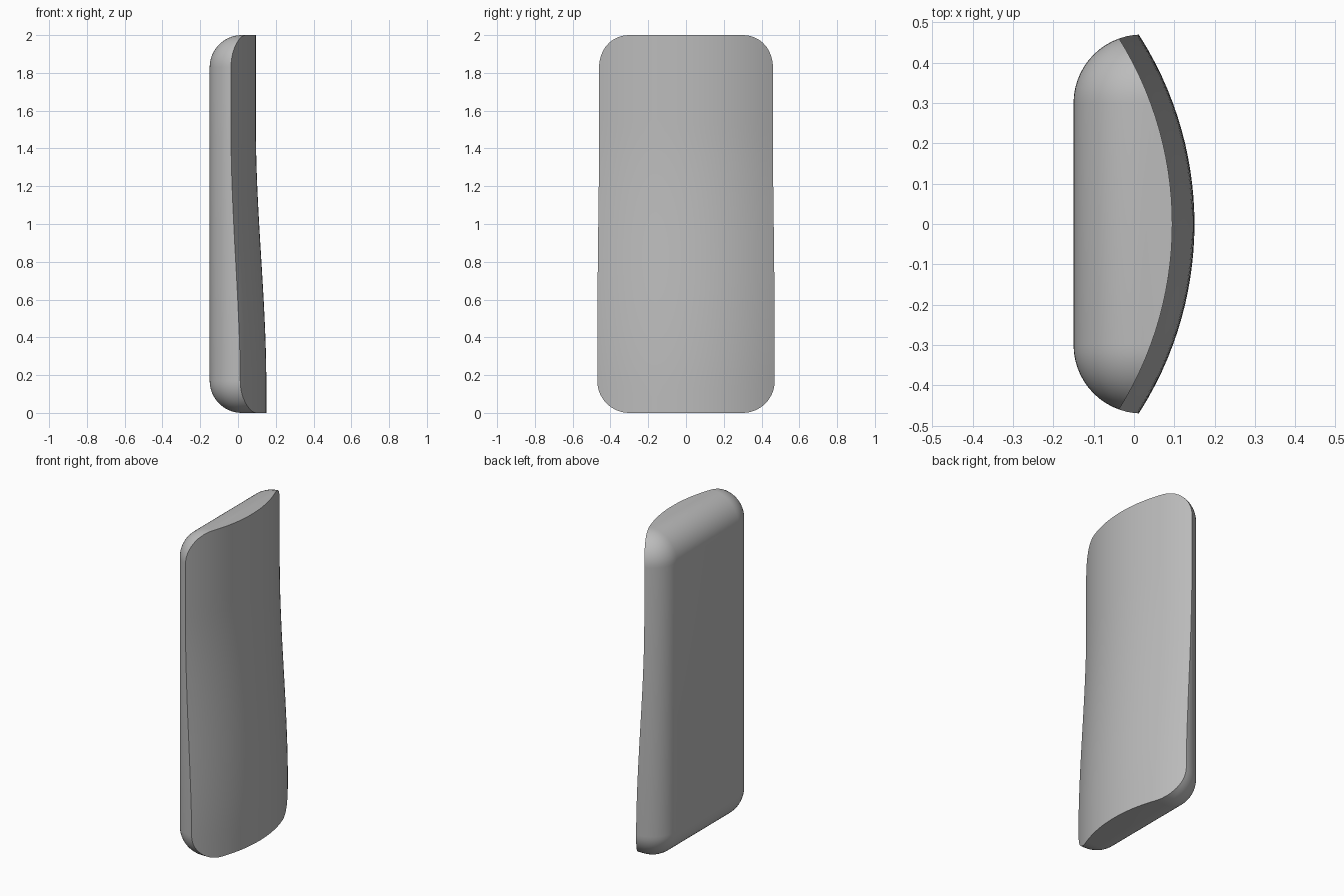
import bpy, bmesh, math

if "Cube" in bpy.data.objects:
    bpy.data.objects.remove(bpy.data.objects["Cube"], do_unlink=True)

HALF_W, HEIGHT, BACK, RADIUS = 0.47, 2.0, -0.15, 0.17
FAR = 0.5          # where the blank ends before trimming
CURVE = 0.868      # radius of the bowed front


def front_x(y, z):
    """Depth of the bowed front, swelling towards the foot."""
    t = min(max((1.5 - z) / 1.35, 0), 1)
    swell = t * t * (3 - 2 * t)
    return 0.095 + 0.055 * swell - CURVE + math.sqrt(CURVE ** 2 - y * y)


def make_object(name, bm):
    mesh = bpy.data.meshes.new(name)
    bmesh.ops.recalc_face_normals(bm, faces=bm.faces)
    bm.to_mesh(mesh)
    bm.free()
    obj = bpy.data.objects.new(name, mesh)
    bpy.context.collection.objects.link(obj)
    return obj


# Rounded blank: every edge is bevelled except those around the front
bm = bmesh.new()
bmesh.ops.create_cube(bm, size=1)
for v in bm.verts:
    v.co = (BACK if v.co.x < 0 else FAR, v.co.y * 2 * HALF_W, (v.co.z + 0.5) * HEIGHT)
edges = [e for e in bm.edges if min(v.co.x for v in e.verts) < 0]
bmesh.ops.bevel(bm, geom=edges, offset=RADIUS, offset_type='OFFSET',
                segments=14, profile=0.5, affect='EDGES')
body = make_object("rounded_panel", bm)

# Cutter: a bowed sheet extruded forward
bm = bmesh.new()
bmesh.ops.create_grid(bm, x_segments=36, y_segments=36, size=1)
for v in bm.verts:
    y, z = v.co.x * 0.6, 1 + v.co.y * 1.1
    v.co = (front_x(y, z), y, z)
new = bmesh.ops.extrude_face_region(bm, geom=bm.faces[:])["geom"]
for v in new:
    if isinstance(v, bmesh.types.BMVert):
        v.co.x = 1
cutter = make_object("front_cutter", bm)
cutter.hide_render = True

# Trim the blank, then drop the cutter
bpy.context.view_layer.objects.active = body
body.select_set(True)
trim = body.modifiers.new("trim_front", 'BOOLEAN')
trim.operation = 'DIFFERENCE'
trim.solver = 'EXACT'
trim.object = cutter
bpy.ops.object.modifier_apply(modifier=trim.name)
bpy.data.objects.remove(cutter, do_unlink=True)

# Plain grey finish, smooth with a crisp front rim
grey = bpy.data.materials.new("plain_grey")
grey.use_nodes = True
colour = (0.5, 0.5, 0.5, 1)
grey.diffuse_color = colour
grey.node_tree.nodes["Principled BSDF"].inputs["Base Color"].default_value = colour
body.data.materials.clear()
body.data.materials.append(grey)
bpy.ops.object.shade_smooth_by_angle(angle=math.radians(30))
